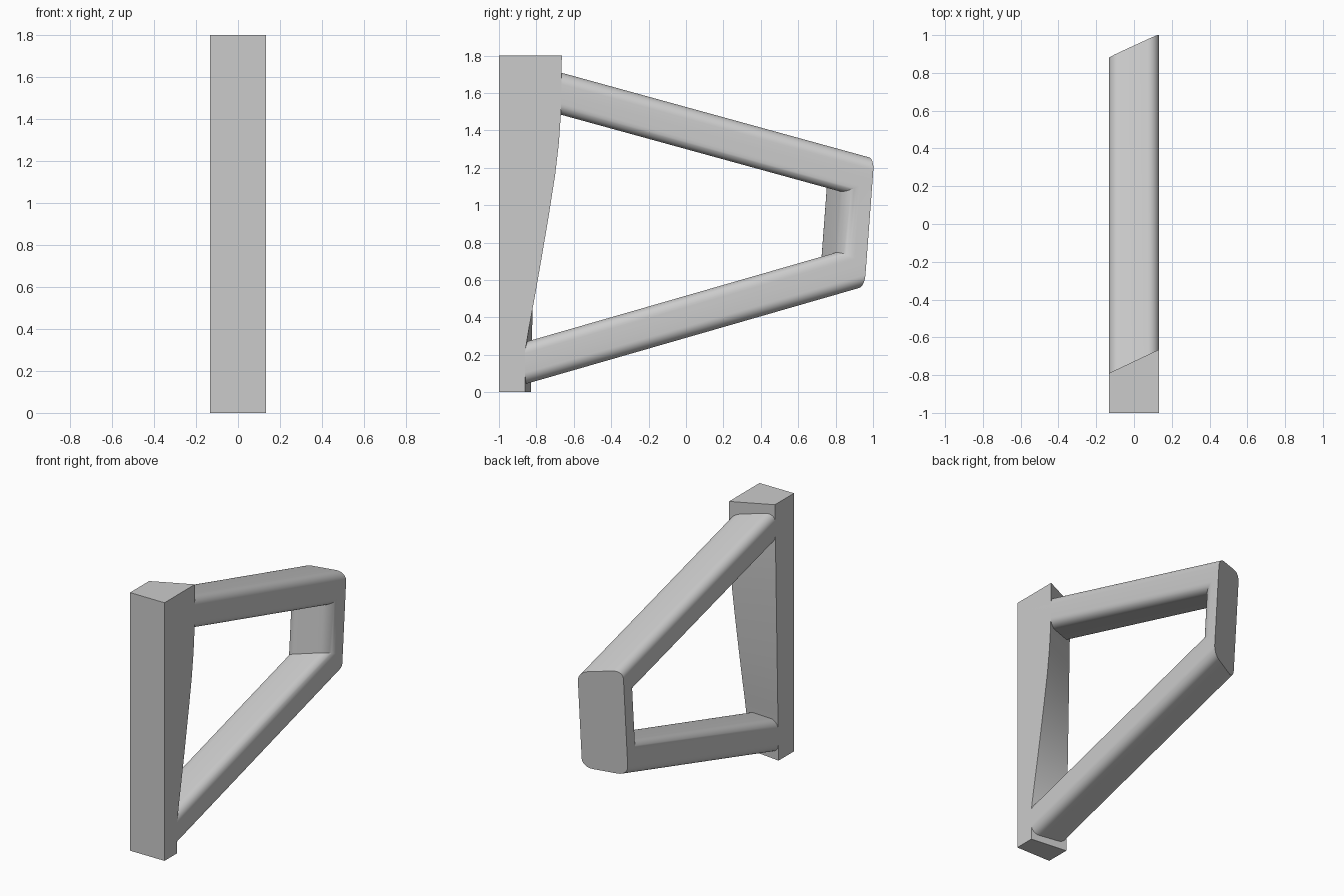
import bpy, bmesh
from math import sin, cos, pi

cube = bpy.data.objects.get("Cube")
if cube:
    bpy.data.objects.remove(cube)

HALF = 0.133    # half width of the whole bracket
SLANT = 0.47    # skew of the far end across the width

grey = bpy.data.materials.new("plain grey")
grey.use_nodes = True
COLOUR = (0.6, 0.6, 0.6, 1)
grey.diffuse_color = COLOUR
grey.node_tree.nodes["Principled BSDF"].inputs["Base Color"].default_value = COLOUR


def loft(name, rings):
    """Skin a list of equal rings of points and cap both ends."""
    bm = bmesh.new()
    rows = [[bm.verts.new(p) for p in ring] for ring in rings]
    n = len(rows[0])
    for a, b in zip(rows, rows[1:]):
        for i in range(n):
            j = (i + 1) % n
            bm.faces.new((a[i], a[j], b[j], b[i]))
    bm.faces.new(rows[0])
    bm.faces.new(rows[-1])
    bmesh.ops.recalc_face_normals(bm, faces=bm.faces)
    mesh = bpy.data.meshes.new(name)
    bm.to_mesh(mesh)
    bm.free()
    mesh.materials.append(grey)
    obj = bpy.data.objects.new(name, mesh)
    bpy.context.collection.objects.link(obj)
    bpy.ops.object.select_all(action='DESELECT')
    obj.select_set(True)
    bpy.context.view_layer.objects.active = obj
    bpy.ops.object.shade_smooth_by_angle(angle=pi / 6)
    return obj


# Mounting plate: flat front, twisted and bowed back
right_edge = [(0, -0.86), (0.22, -0.86), (0.34, -0.84), (0.53, -0.805), (0.73, -0.77),
              (0.95, -0.733), (1.16, -0.7), (1.33, -0.68), (1.5, -0.668), (1.8, -0.664)]
plate = []
for z, y in right_edge:
    other = -0.83 + 0.04 * z / 1.8
    plate.append([(-HALF, -1, z), (HALF, -1, z), (HALF, y, z), (-HALF, other, z)])
loft("mounting_plate", plate)


# Rounded tube section: x across, v from the outer side (0) to the inner side (1)
def tube_section(rx=0.06, rv=0.27, steps=8):
    pts = []
    for quarter, (sx, sv) in enumerate([(1, 1), (-1, 1), (-1, -1), (1, -1)]):
        for k in range(steps + 1):
            a = (quarter + k / steps) * pi / 2
            pts.append((sx * (HALF - rx) + rx * cos(a),
                        0.5 + sv * (0.5 - rv) + rv * sin(a)))
        if quarter in (1, 3):
            continue
    pts.insert(2 * (steps + 1), (-HALF, 0.5))
    pts.append((HALF, 0.5))
    return pts


DEPTH = 0.225   # vertical thickness of an arm


def upper(v):
    return 1.525 - DEPTH * v, -0.275    # height at y = 0, slope


def lower(v):
    return 0.291 + DEPTH * v, 0.288


def at_plate(arm, x, v):
    height, slope = arm(v)
    y = -0.9
    return x, y, height + slope * y


def at_handle(arm, x, v):
    # Meet of the arm line with the leaning, slanted handle plane
    height, slope = arm(v)
    lean = 0.075
    base = 0.94 + SLANT * x - 0.14 * max(0, 2 * v - 1)
    y = (base + lean * (height - 1.2)) / (1 - lean * slope)
    return x, y, height + slope * y


# Arms and handle: one tube running out, down and back
section = tube_section()
stations = [(at_plate, upper), (at_handle, upper), (at_handle, lower), (at_plate, lower)]
loft("arms_and_handle", [[place(arm, x, v) for x, v in section] for place, arm in stations])
